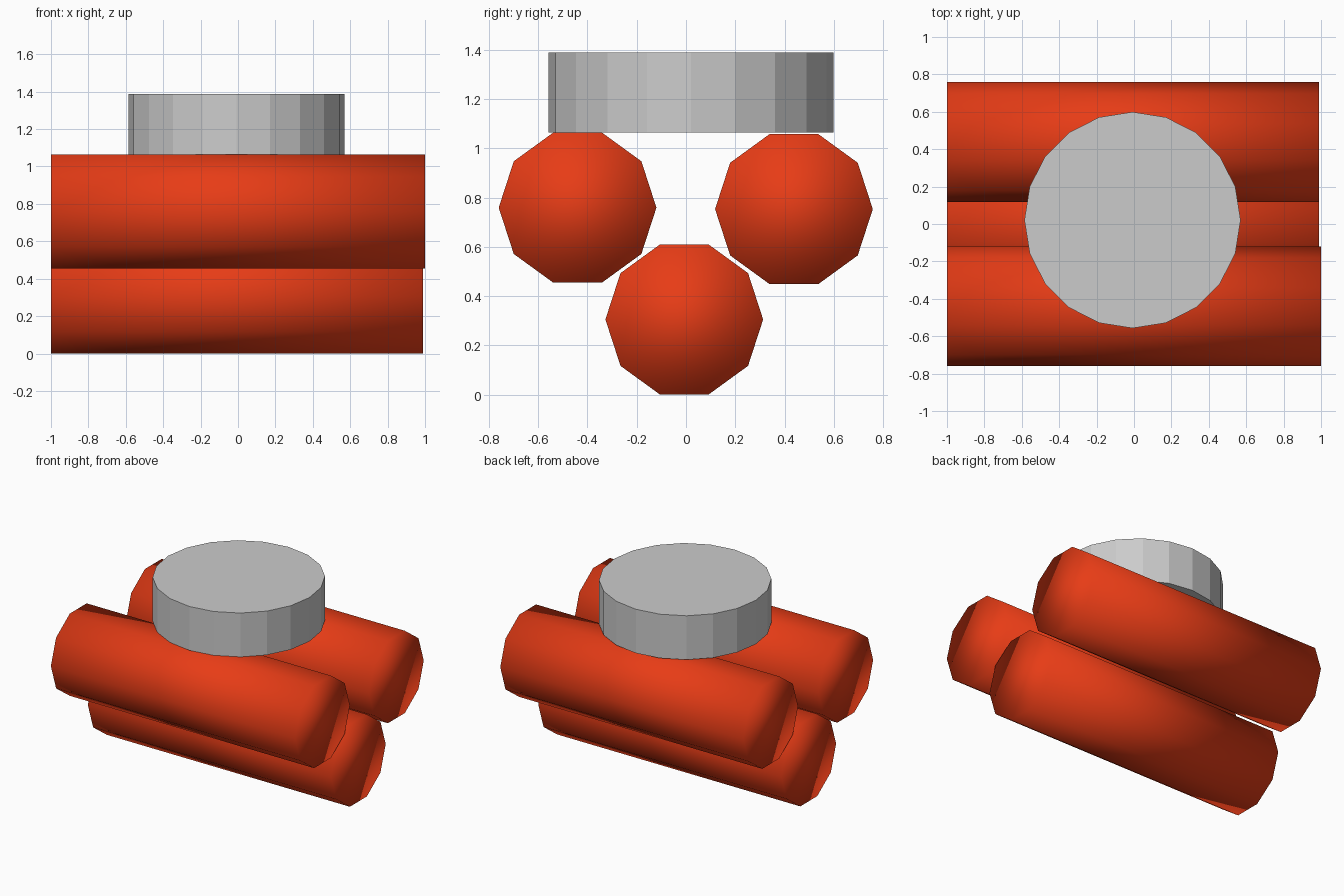
import bpy
from math import pi

if "Cube" in bpy.data.objects:
    bpy.data.objects.remove(bpy.data.objects["Cube"])

red = bpy.data.materials.new("log_red")
red.diffuse_color = (0.8, 0.045, 0.008, 1)
red.use_nodes = True
red.node_tree.nodes["Principled BSDF"].inputs["Base Color"].default_value = red.diffuse_color


def log(name, x0, x1, y, z):
    """Ten-sided log lying along x, flats at top and bottom, fully smooth shaded."""
    bpy.ops.mesh.primitive_cylinder_add(
        vertices=10, radius=0.32, depth=x1 - x0,
        location=((x0 + x1) / 2, y, z), rotation=(0, pi / 2, 0))
    ob = bpy.context.object
    ob.name = name
    # turn the cross-section so a corner points along y
    bpy.ops.object.transform_apply(location=False, rotation=True, scale=False)
    ob.rotation_euler = (0, 0, 0)
    bpy.ops.object.shade_smooth()
    ob.data.materials.append(red)
    return ob


# Stack of three logs: one below, two resting on it
log("bottom_log", -1.0, 0.99, -0.007, 0.305)
log("front_log", -1.0, 1.0, -0.44, 0.759)
log("back_log", -1.0, 0.99, 0.438, 0.753)

# Flat-shaded round slab on top
bpy.ops.mesh.primitive_cylinder_add(
    vertices=20, radius=0.578, depth=0.325, location=(-0.008, 0.021, 1.2255))
bpy.context.object.name = "top_disc"
